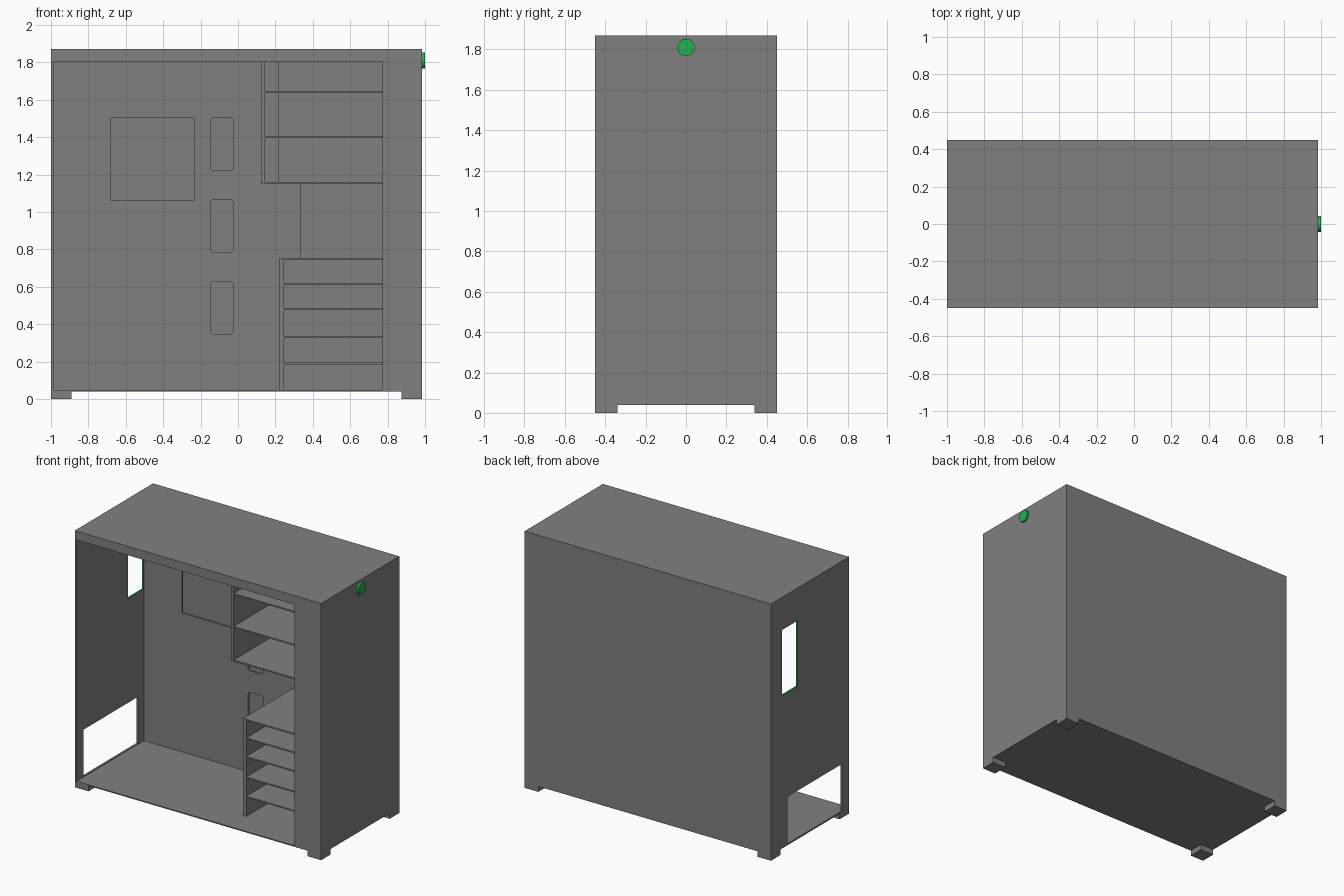
import bpy
import bmesh
from math import pi
from mathutils import Matrix, Vector

if "Cube" in bpy.data.objects:
    bpy.data.objects.remove(bpy.data.objects["Cube"])


def material(name, colour):
    mat = bpy.data.materials.new(name)
    mat.use_nodes = True
    mat.diffuse_color = (*colour, 1)
    mat.node_tree.nodes["Principled BSDF"].inputs["Base Color"].default_value = (*colour, 1)
    return mat


GREY = material("case grey", (0.216, 0.216, 0.216))
GREEN = material("accent green", (0.016, 0.44, 0.072))


def finish(name, bm, mat):
    mesh = bpy.data.meshes.new(name)
    bm.to_mesh(mesh)
    bm.free()
    mesh.materials.append(mat)
    obj = bpy.data.objects.new(name, mesh)
    bpy.context.collection.objects.link(obj)
    return obj


def box(name, x, y, z, mat=GREY, corner=0):
    """Box from (low, high) pairs; corner rounds the edges running along y."""
    low, high = (Vector(v) for v in zip(x, y, z))
    bm = bmesh.new()
    bmesh.ops.create_cube(bm, size=1, matrix=Matrix.Translation((low + high) / 2)
                          @ Matrix.Diagonal((*(high - low), 1)))
    if corner:
        edges = [e for e in bm.edges
                 if abs(e.verts[0].co.y - e.verts[1].co.y) > 0.001]
        bmesh.ops.bevel(bm, geom=edges, offset=corner, segments=3,
                        profile=0.5, affect='EDGES')
    return finish(name, bm, mat)


def cut(obj, *cutters):
    """Subtract the cutters from the object, then discard them."""
    for cutter in cutters:
        cutter.hide_render = True
        mod = obj.modifiers.new("cut", 'BOOLEAN')
        mod.operation = 'DIFFERENCE'
        mod.solver = 'EXACT'
        mod.object = cutter
    bpy.context.view_layer.update()
    graph = bpy.context.evaluated_depsgraph_get()
    mesh = bpy.data.meshes.new_from_object(obj.evaluated_get(graph))
    obj.modifiers.clear()
    obj.data = mesh
    for cutter in cutters:
        bpy.data.objects.remove(cutter)


# Main dimensions
LEFT, RIGHT, DEPTH = -1.0, 0.985, 0.45
FLOOR, CEILING, TOP = 0.048, 1.805, 1.87
INNER, BEZEL = -0.986, 0.772
TRAY, BACK = 0.325, 0.437
WALL = (LEFT - 0.05, INNER + 0.02)
PORT_Y, PORT_Z = (0.14, 0.325), (1.15, 1.635)

# Shell with the open side, connector window and power supply opening
shell = box("case_shell", (LEFT, RIGHT), (-DEPTH, DEPTH), (0.04, TOP))
cut(shell,
    box("cavity", (INNER, BEZEL), (-0.6, BACK), (FLOOR, CEILING)),
    box("connector_cut", WALL, PORT_Y, PORT_Z),
    box("power_supply_cut", WALL, (-0.37, 0.258), (0.052, 0.393)))

# Green lining of the connector window
RIM = 0.003
for side, y in (("front", PORT_Y[0]), ("back", PORT_Y[1] - RIM)):
    box("window_lining_" + side, (LEFT, INNER), (y, y + RIM), PORT_Z, GREEN)
for side, z in (("bottom", PORT_Z[0]), ("top", PORT_Z[1] - RIM)):
    box("window_lining_" + side, (LEFT, INNER), PORT_Y, (z, z + RIM), GREEN)

# Mounting tray with processor cutout, cable slots and stepped edge
tray = box("mounting_tray", (INNER, 0.335), (TRAY, TRAY + 0.013), (FLOOR, CEILING))
THROUGH = (TRAY - 0.05, TRAY + 0.05)
cut(tray,
    box("processor_cut", (-0.68, -0.235), THROUGH, (1.06, 1.505)),
    box("upper_step", (0.22, 0.4), THROUGH, (1.15, 1.9)),
    box("lower_step", (0.22, 0.4), THROUGH, (0, 0.755)),
    *[box("slot_cut", (-0.145, -0.028), THROUGH, (z, z + 0.28), corner=0.012)
      for z in (0.348, 0.785, 1.222)])


# Drive cages: an upright side and thin shelves reaching the bezel
def cage(name, x, thickness, z, shelves):
    y = (-0.257, TRAY + 0.013)
    box(name + "_side", (x, x + thickness), y, z)
    for number, height in enumerate(shelves, 1):
        box(f"{name}_shelf_{number}", (x + thickness, BEZEL), y,
            (height - 0.005, height + 0.005))


cage("upper_cage", 0.125, 0.02, (1.15, CEILING), (1.155, 1.4, 1.64))
cage("lower_cage", 0.22, 0.027, (FLOOR, 0.755), (0.19, 0.33, 0.48, 0.615, 0.75))

# Feet in the four corners
for end, x in (("right", LEFT), ("left", RIGHT - 0.11)):
    for side, y in (("front", -DEPTH), ("back", DEPTH - 0.11)):
        box(f"foot_{side}_{end}", (x, x + 0.11), (y, y + 0.11), (0, 0.04))

# Round power button
bm = bmesh.new()
bmesh.ops.create_cone(bm, cap_ends=True, segments=32, radius1=0.043, radius2=0.043,
                      depth=0.02, matrix=Matrix.Translation((0.99, 0, 1.81))
                      @ Matrix.Rotation(pi / 2, 4, 'Y'))
button = finish("power_button", bm, GREEN)
bpy.context.view_layer.objects.active = button
button.select_set(True)
bpy.ops.object.shade_smooth_by_angle()
